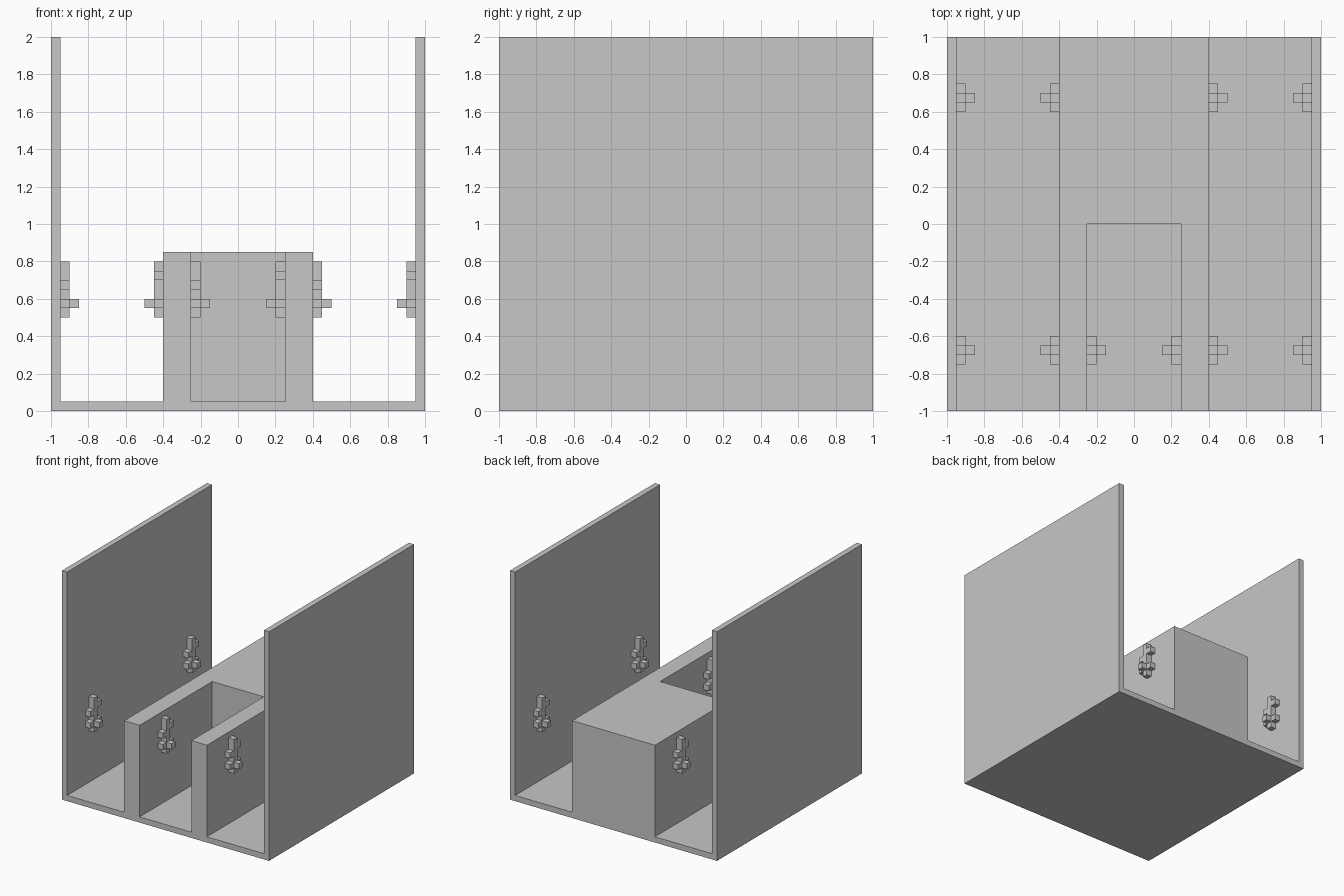
import bpy
import bmesh
from math import pi
from mathutils import Matrix, Vector

default = bpy.data.objects.get("Cube")
if default:
    bpy.data.objects.remove(default)

GREY = (0.57, 0.57, 0.57, 1)
stone = bpy.data.materials.new("plain_grey")
stone.use_nodes = True
stone.diffuse_color = GREY
stone.node_tree.nodes["Principled BSDF"].inputs["Base Color"].default_value = GREY


def add_object(name, bm):
    mesh = bpy.data.meshes.new(name)
    bmesh.ops.recalc_face_normals(bm, faces=bm.faces)
    bm.to_mesh(mesh)
    bm.free()
    mesh.materials.append(stone)
    obj = bpy.data.objects.new(name, mesh)
    bpy.context.collection.objects.link(obj)
    return obj


def add_box(bm, low, high):
    low, high = Vector(low), Vector(high)
    matrix = Matrix.Translation((low + high) / 2) @ Matrix.Diagonal((*(high - low), 1))
    bmesh.ops.create_cube(bm, size=1, matrix=matrix)


# Hall: floor, tall side walls and central block as one extruded section
half = [(1, 0), (1, 2), (0.95, 2), (0.95, 0.05), (0.4, 0.05), (0.4, 0.85)]
section = half + [(-x, z) for x, z in reversed(half)]
bm = bmesh.new()
face = bm.faces.new([bm.verts.new((x, -1, z)) for x, z in section])
extruded = bmesh.ops.extrude_face_region(bm, geom=[face])["geom"]
bmesh.ops.translate(bm, vec=(0, 2, 0),
                    verts=[v for v in extruded if isinstance(v, bmesh.types.BMVert)])
hall = add_object("hall", bm)

# Alcove cut into the front half of the block
bm = bmesh.new()
add_box(bm, (-0.25, -1.5, 0.05), (0.25, 0, 1.5))
cutter = add_object("alcove_cutter", bm)
cutter.hide_render = True
cut = hall.modifiers.new("alcove", "BOOLEAN")
cut.operation = "DIFFERENCE"
cut.solver = "EXACT"
cut.object = cutter
bpy.context.view_layer.objects.active = hall
bpy.ops.object.modifier_apply(modifier=cut.name)
bpy.data.objects.remove(cutter)


# Wall lamp: stem, staggered side knobs, and a cross with a front prong
U = 0.05


def wall_lamp(name, x, y, turn):
    bm = bmesh.new()
    for low, high in (
        ((0, -U / 2, 0), (U, U / 2, 6 * U)),
        ((0, -1.5 * U, U), (U, -U / 2, 2 * U)),
        ((0, U / 2, U), (U, 1.5 * U, 2 * U)),
        ((U, -U / 2, U), (2 * U, U / 2, 2 * U)),
        ((0, -1.5 * U, 3 * U), (U, -U / 2, 4 * U)),
        ((0, U / 2, 4 * U), (U, 1.5 * U, 5 * U)),
    ):
        add_box(bm, low, high)
    lamp = add_object(name, bm)
    lamp.location = (x, y, 0.5)
    lamp.rotation_euler.z = turn


for row, y in (("front", -0.675), ("back", 0.675)):
    for side, sign, turn in (("right", 1, 0), ("left", -1, pi)):
        wall_lamp(f"{row}_{side}_wall_lamp", -0.95 * sign, y, turn)
        wall_lamp(f"{row}_{side}_block_lamp", 0.4 * sign, y, turn)
        if row == "front":
            wall_lamp(f"{side}_alcove_lamp", -0.25 * sign, y, turn)
